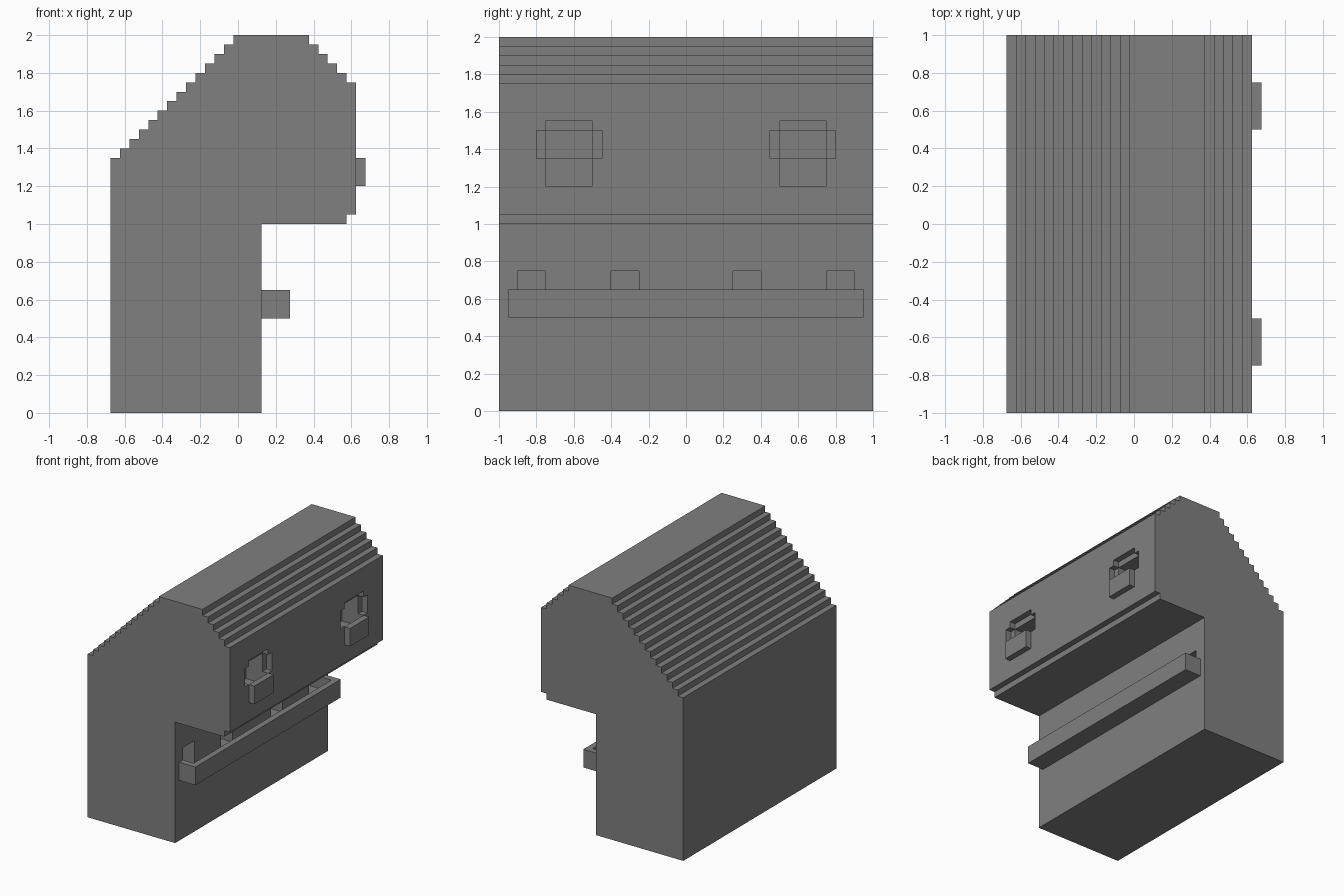
import bpy, bmesh

if "Cube" in bpy.data.objects:
    bpy.data.objects.remove(bpy.data.objects["Cube"])

grey = bpy.data.materials.new("mid_grey")
grey.diffuse_color = (0.214, 0.214, 0.214, 1)
grey.use_nodes = True
grey.node_tree.nodes["Principled BSDF"].inputs["Base Color"].default_value = grey.diffuse_color
S = 0.05  # step size


def finish(name, bm):
    bmesh.ops.recalc_face_normals(bm, faces=bm.faces)
    me = bpy.data.meshes.new(name)
    bm.to_mesh(me)
    bm.free()
    me.materials.append(grey)
    ob = bpy.data.objects.new(name, me)
    bpy.context.collection.objects.link(ob)
    return ob


def box(name, x, y, z):
    bm = bmesh.new()
    bmesh.ops.create_cube(bm, size=1)
    for v in bm.verts:
        v.co = [(a[0] + a[1]) / 2 + c * (a[1] - a[0]) for a, c in zip((x, y, z), v.co)]
    return finish(name, bm)


def cut(target, x, y, z):
    cutter = box("cutter", x, y, z)
    mod = target.modifiers.new("cut", 'BOOLEAN')
    mod.operation = 'DIFFERENCE'
    mod.solver = 'EXACT'
    mod.object = cutter
    bpy.context.view_layer.objects.active = target
    bpy.ops.object.modifier_apply(modifier=mod.name)
    bpy.data.objects.remove(cutter)


# Body: stepped side profile extruded along y
pts = [(0.125, 0), (-0.675, 0)]
for i in range(13):                      # rear roof steps
    z = 1.35 + i * S
    pts += [(-0.675 + i * S, z), (-0.625 + i * S, z)]
pts += [(-0.025, 2.0)]
for i in range(5):                       # front roof steps
    x = 0.375 + i * S
    pts += [(x, 2.0 - i * S), (x, 1.95 - i * S)]
pts += [(0.625, 1.75), (0.625, 1.05), (0.575, 1.05), (0.575, 1.0), (0.125, 1.0)]
bm = bmesh.new()
face = bm.faces.new([bm.verts.new((x, -1, z)) for x, z in pts])
ext = bmesh.ops.extrude_face_region(bm, geom=[face])
bmesh.ops.translate(bm, vec=(0, 2, 0),
                    verts=[g for g in ext["geom"] if isinstance(g, bmesh.types.BMVert)])
body = finish("body", bm)

# Slots in the wall behind the tray
for y0, y1 in ((-0.9, -0.75), (-0.4, -0.25), (0.25, 0.4), (0.75, 0.9)):
    cut(body, (-0.025, 0.2), (y0, y1), (0.55, 0.75))

# Two stepped openings, each with a raised lip below
for side, c in (("left", -0.625), ("right", 0.625)):
    cut(body, (0.575, 0.75), (c - 0.175, c + 0.175), (1.35, 1.5))
    cut(body, (0.575, 0.75), (c - 0.125, c + 0.125), (1.35, 1.55))
    cut(body, (0.425, 0.75), (c - 0.125, c + 0.125), (1.25, 1.5))
    box("opening_lip_" + side, (0.625, 0.675), (c - 0.125, c + 0.125), (1.2, 1.35))

# Hollow tray
tray = box("tray", (0.125, 0.275), (-0.95, 0.95), (0.5, 0.65))
cut(tray, (0.1, 0.225), (-0.9, 0.9), (0.55, 0.7))
